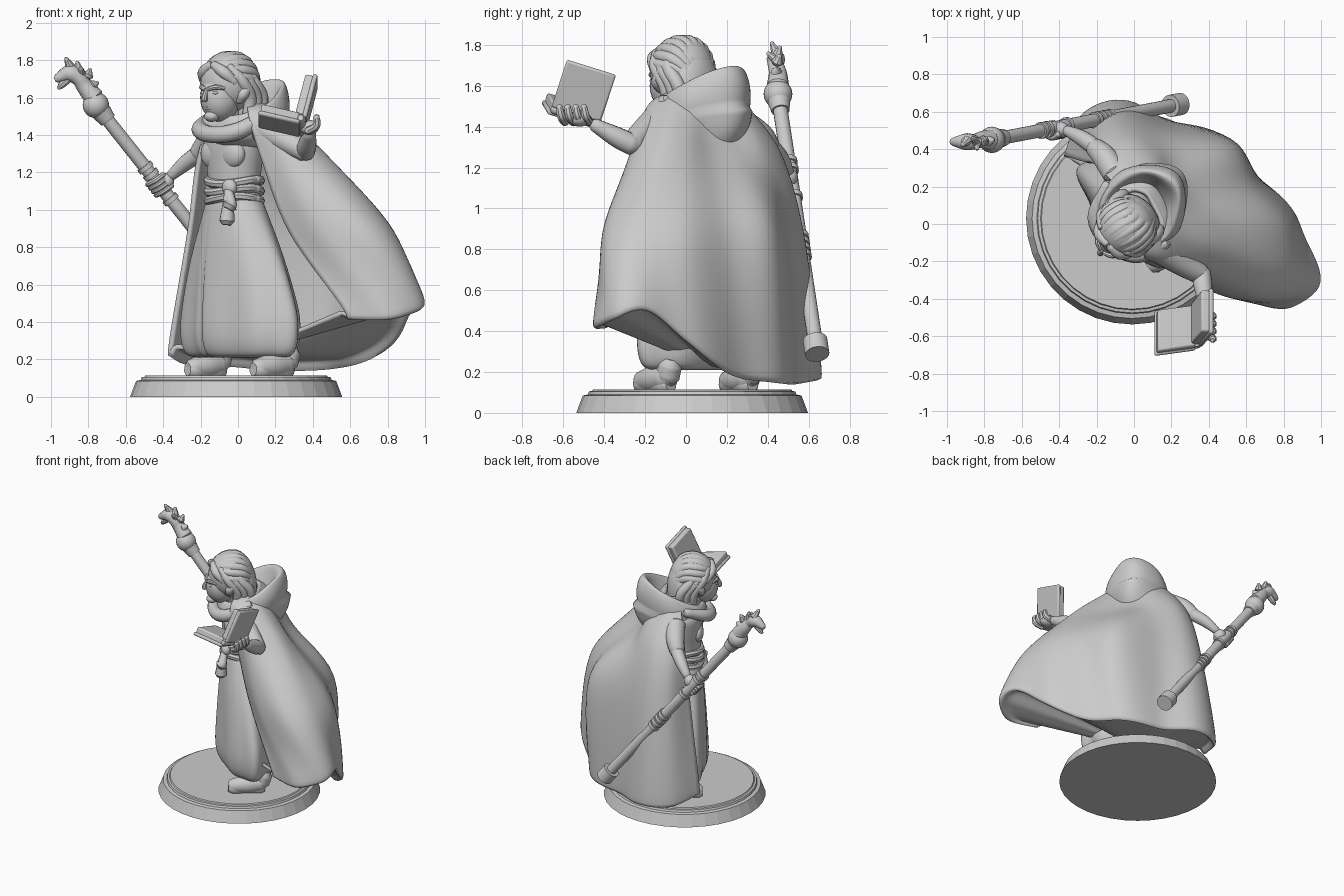
import bpy, bmesh, math
from mathutils import Vector, Matrix

default = bpy.data.objects.get("Cube")
if default:
    bpy.data.objects.remove(default, do_unlink=True)

grey = bpy.data.materials.new("plain_grey")
grey.use_nodes = True
grey.diffuse_color = (.6, .6, .6, 1)
grey.node_tree.nodes["Principled BSDF"].inputs["Base Color"].default_value = (.6, .6, .6, 1)

# The figure is turned diagonally: FRONT is where it faces, SIDE is its left
FRONT = Vector((-.71, -.71, 0))
SIDE = Vector((.71, -.71, 0))
UP = Vector((0, 0, 1))


def body(side, front, z, centre=(-.02, .07)):
    return Vector((*centre, z)) + SIDE * side + FRONT * front


def skull(side, front, z):
    return body(side, front, z, (-.045, -.02))


def finish(name, bm, angle=40):
    bmesh.ops.recalc_face_normals(bm, faces=bm.faces)
    mesh = bpy.data.meshes.new(name)
    bm.to_mesh(mesh)
    bm.free()
    mesh.materials.append(grey)
    obj = bpy.data.objects.new(name, mesh)
    bpy.context.collection.objects.link(obj)
    bpy.ops.object.select_all(action='DESELECT')
    obj.select_set(True)
    bpy.context.view_layer.objects.active = obj
    bpy.ops.object.shade_smooth_by_angle(angle=math.radians(angle))
    return obj


def loft(name, rings, closed=True, cap=True, angle=40):
    bm = bmesh.new()
    rows = [[bm.verts.new(p) for p in ring] for ring in rings]
    count = len(rows[0])
    for low, high in zip(rows, rows[1:]):
        for i in range(count if closed else count - 1):
            j = (i + 1) % count
            bm.faces.new((low[i], low[j], high[j], high[i]))
    if cap:
        bm.faces.new(rows[0])
        bm.faces.new(rows[-1])
    return finish(name, bm, angle)


def spline(points, steps):
    pts = [Vector(p) for p in points]
    pts = [pts[0] * 2 - pts[1]] + pts + [pts[-1] * 2 - pts[-2]]
    out = []
    for a, b, c, d in zip(pts, pts[1:], pts[2:], pts[3:]):
        for k in range(steps):
            t = k / steps
            out.append((b * 2 + (c - a) * t + (a * 2 - b * 5 + c * 4 - d) * t ** 2
                        + (b * 3 - a - c * 3 + d) * t ** 3) / 2)
    return out + [pts[-2]]


def tube(name, points, radii, sides=12, steps=5, smooth=True):
    keys = [(*p, r) for p, r in zip(points, radii)]
    path = spline(keys, steps) if smooth else [Vector(k) for k in keys]
    if smooth:  # rounded tips
        first, last = path[0], path[-1]
        tip = (first - path[1]).to_3d().normalized() * first.w * .5
        end = (last - path[-2]).to_3d().normalized() * last.w * .5
        path = [Vector((*(first.to_3d() + tip), first.w * .6))] + path
        path.append(Vector((*(last.to_3d() + end), last.w * .6)))
    across, rings = Vector((.3, .5, .8)), []
    for i, p in enumerate(path):
        along = (path[min(i + 1, len(path) - 1)] - path[max(i - 1, 0)]).to_3d().normalized()
        across = (across - along * across.dot(along)).normalized()
        other = along.cross(across)
        rings.append([p.to_3d() + (across * math.cos(a) + other * math.sin(a)) * p.w
                      for a in circle(sides)])
    return loft(name, rings)


def block(name, centre, u, v, w):
    bm = bmesh.new()
    frame = Matrix((u, v, w)).transposed().to_4x4()
    bmesh.ops.create_cube(bm, size=1, matrix=Matrix.Translation(centre) @ frame)
    obj = finish(name, bm, 30)
    bevel = obj.modifiers.new("soft_edges", 'BEVEL')
    bevel.width, bevel.segments = .01, 2


def ball(name, centre, side, front, up):
    bm = bmesh.new()
    frame = Matrix((SIDE * side, FRONT * front, UP * up)).transposed().to_4x4()
    bmesh.ops.create_uvsphere(bm, u_segments=24, v_segments=14, radius=1,
                              matrix=Matrix.Translation(centre) @ frame)
    return finish(name, bm, 60)


def circle(count):
    return [math.tau * k / count for k in range(count)]


# Stepped round base with flat facets
steps = [(.567, 0), (.535, .085), (.51, .09), (.505, .105), (.49, .107), (.485, .115)]
loft("round_base", [[(r * math.cos(a) - .01, r * math.sin(a) + .03, z) for a in circle(36)]
                    for r, z in steps], angle=5)

# Robe and torso: height, half width, half depth
sections = [(.21, .3, .13), (.23, .36, .17), (.3, .39, .195), (.42, .39, .2), (.6, .35, .185),
            (.8, .28, .165), (1, .19, .14), (1.1, .15, .125), (1.2, .155, .13), (1.33, .18, .14),
            (1.43, .19, .135), (1.5, .14, .12), (1.58, .07, .07)]
robe = []
for z, w, d in spline(sections, 4):
    flare = max(0, min(1, (1.05 - z) / .6))
    ring = []
    for a in circle(96):
        k = 1 + .04 * flare * (math.cos(a * 7) + .5 * math.sin(a * 5))
        k -= .08 * flare * math.exp(-((a - 1.9) / .05) ** 2)
        ring.append(body(w * k * math.cos(a) + .03 * flare, d * k * math.sin(a) - .03 * flare, z))
    robe.append(ring)
loft("robe", robe, angle=70)
for s in (-1, 1):
    ball("chest_fold", body(s * .07, .085, 1.3), .085, .05, .08)

# Sash with knot and hanging ends
for i in range(3):
    z = 1.06 + i * .045
    loop = [body(.15 * math.cos(a), .13 * math.sin(a), z + .012 * math.sin(a * 2 + i))
            for a in circle(32)]
    tube("sash_band", loop + loop[:1], [.024] * 33, 8, 1)
ball("sash_knot", body(.09, .125, 1.12), .045, .035, .045)
for shift, low in ((.11, .94), (.13, 1.02)):
    tube("sash_end", [body(.09, .135, 1.11), body(shift, .155, 1.04), body(shift, .165, low)],
         [.022, .03, .042], 10)

# Shoes
for name, heel, toe in (("left_shoe", (.26, -.09), (.1, -.22)), ("right_shoe", (-.1, .31), (-.25, .2))):
    h, t = Vector((*heel, .175)), Vector((*toe, .155))
    tube(name, [h, h.lerp(t, .5), t], [.065, .068, .048], 16)
    tube(name + "_sole", [h - UP * .035, t - UP * .012], [.055, .05], 16)
    tube(name + "_ankle", [h, h.lerp(t, -.1) + UP * .06], [.06, .06], 14)

# Cloak: rows run from the left front edge, round the back, to the right edge
hem = [(.57, -.39, .46), (.8, -.44, .46), (.95, -.36, .5), (.96, -.2, .54), (.87, 0, .4),
       (.7, .21, .25), (.51, .42, .21), (.22, .54, .2), (-.03, .64, .22), (-.27, .58, .23),
       (-.36, .36, .27)]
low = [(.28, -.25), (.47, -.37), (.69, -.39), (.82, -.25), (.8, -.03), (.65, .18),
       (.52, .4), (.2, .49), (-.03, .56), (-.2, .51), (-.26, .33)]
high = [(.13, -.19), (.27, -.26), (.4, -.23), (.48, -.13), (.44, 0), (.32, .12),
        (.23, .25), (.13, .38), (-.02, .45), (-.15, .42), (-.21, .32)]
collar = [(.06, -.17), (.14, -.18), (.2, -.14), (.24, -.07), (.23, 0), (.19, .08),
          (.15, .16), (.1, .24), (.03, .28), (-.06, .29), (-.13, .24)]
neck = [(.5 * x + .02, .5 * y + .03) for x, y in collar]
inside = Vector((.05, .1, .24))
linings = [[Vector(p).lerp(inside, k) for p in hem] for k in (.75, .4, .08)]
levels = linings + [hem] + [[(x, y, z) for x, y in row] for row, z in
                            ((low, .88), (high, 1.27), (collar, 1.49), (neck, 1.57))]
columns = [spline(c, 8) for c in zip(*[spline(row, 8) for row in levels])]
cloak = []
for i, column in enumerate(columns):
    u = i / (len(columns) - 1)
    ripple = math.sin(u * 32) * .02 * math.sin(math.pi * u)
    cloak.append([p + Vector((p.x - .1, p.y - .1, 0)).normalized() * ripple * max(0, 1.3 - p.z)
                  for p in column])
cloth = loft("cloak", cloak, closed=False, cap=False, angle=80)
thick = cloth.modifiers.new("cloth_thickness", 'SOLIDIFY')
thick.thickness, thick.offset = .025, 0

# Hood lying on the shoulders: radius, front drop, back drop
profile = [(.5, -.08, -.16), (.64, -.03, -.07), (.78, .02, .02), (.9, .03, .035), (1, -.01, -.02),
           (1.03, -.05, -.1), (.98, -.09, -.2), (.88, -.11, -.29), (.68, -.13, -.37), (.35, -.1, -.4)]
hood = []
for r, front, back in spline(profile, 4):
    ring = []
    for a in circle(64):
        b = (1 - math.sin(a)) / 2
        z = 1.47 + .19 * b ** 1.4 + front + (back - front) * b ** 1.5
        wave = 1 + .02 * math.sin(a * 5 + r * 9)
        reach = (.21 + .06 * b) * (r + (.12 * b if back < -.15 and r > .6 else 0))
        ring.append(body(.22 * r * wave * math.cos(a), reach * wave * math.sin(a), z, (.03, .07)))
    hood.append(ring)
loft("hood", hood, angle=70)
tube("scarf_fold", [body(s, f, z, (.03, .07)) for s, f, z in
                    ((-.22, .02, 1.5), (-.14, .19, 1.43), (.02, .23, 1.4), (.16, .17, 1.43), (.22, .02, 1.53))],
     [.03, .045, .045, .045, .03])

# Head, face and ears
tube("neck", [body(0, 0, 1.4), skull(0, .02, 1.58)], [.09, .08])
ball("face", skull(0, .07, 1.6), .105, .11, .13)
ball("chin", skull(0, .135, 1.5), .04, .04, .03)
tube("nose", [skull(0, .17, 1.645), skull(0, .187, 1.61), skull(0, .19, 1.585)], [.01, .015, .018], 8)
tube("mouth", [skull(-.03, .15, 1.54), skull(0, .163, 1.543), skull(.03, .15, 1.54)], [.006, .01, .006], 8)
for s in (-1, 1):
    tube("brow", [skull(s * .015, .174, 1.645), skull(s * .05, .16, 1.655), skull(s * .085, .125, 1.65)],
         [.012, .014, .01], 8)
    ball("eye", skull(s * .045, .155, 1.625), .02, .014, .01)
    tube("ear", [skull(s * .11, .04, 1.58), skull(s * .14, .03, 1.625), skull(s * .165, -.015, 1.685)],
         [.02, .03, .005], 10)

# Long hair with shallow locks, tucked into the hood
ball("hair", skull(0, 0, 1.68), .155, .16, .168)
ball("hair_back", skull(0, -.08, 1.59), .145, .1, .2)
for i in range(10):
    a = math.radians(-81 + 18 * i)
    lock = []
    for t in (.75, 1.1, 1.5, 2.0, 2.5):
        lift = .14 * math.sin(t)
        lock.append(skull(lift * .97 * math.sin(a + .2 * t - .3), .145 * math.cos(t),
                          1.68 + lift * math.cos(a + .2 * t - .3) - .06 * max(0, t - 2)))
    tube("hair_lock", lock, [.018, .026, .031, .032, .03], 12, 4)
for s in (-1, 1):
    for f, start in ((-.02, .09), (-.065, .03), (-.11, -.03)):
        tube("side_lock", [skull(s * .09, start, 1.765), skull(s * .135, start * .7 - .02, 1.69),
                           skull(s * .135, f, 1.6), skull(s * .11, f, 1.48)], [.02, .032, .034, .03], 12)
    tube("fringe", [skull(s * .01, .13, 1.775), skull(s * .075, .12, 1.735), skull(s * .115, .07, 1.68)],
         [.022, .032, .026], 12)

# Staff with grip rings, foot cap and orb
top, foot = Vector((-.76, .45, 1.56)), Vector((.24, .64, .3))


def on_staff(t):
    return top.lerp(foot, t)


tube("staff_shaft", [top, foot], [.036, .036], 16, smooth=False)
tube("staff_foot", [on_staff(.955), on_staff(1.01)], [.06, .06], 20, smooth=False)
tube("staff_collar", [on_staff(.03), on_staff(.065)], [.055, .045], 16, smooth=False)
ball("staff_orb", top, .07, .07, .07)
for t in (.265, .295, .4, .555, .58, .605, .63):
    tube("staff_ring", [on_staff(t - .008), on_staff(t + .008)], [.045, .045], 16, smooth=False)

# Horned beast head on top of the staff
tube("beast_neck", [(-.77, .45, 1.6), (-.82, .45, 1.66), (-.85, .44, 1.7), (-.9, .44, 1.73), (-.97, .44, 1.7)],
     [.055, .045, .04, .045, .022])
tube("beast_jaw", [(-.9, .44, 1.71), (-.94, .44, 1.67), (-.96, .44, 1.65)], [.025, .02, .01], 8)
for y, x, z in ((.42, -.92, 1.81), (.46, -.86, 1.79), (.4, -.84, 1.76), (.46, -.79, 1.75), (.45, -.75, 1.68)):
    tube("beast_horn", [Vector((x * .7 - .25, .445, z * .7 + .49)), Vector((x, y, z))], [.03, .01], 8)

# Right arm gripping the staff
grip = on_staff(.34)
tube("right_sleeve", [(-.1, .27, 1.42), (-.16, .36, 1.36), (-.21, .41, 1.3)], [.07, .065, .053], 16)
tube("right_forearm", [(-.18, .39, 1.32), (-.28, .46, 1.25), (-.36, .5, 1.18)], [.048, .042, .028], 14)
ball("right_hand", grip + Vector((.035, -.01, .02)), .045, .04, .045)
for i in range(4):
    c = on_staff(.32 + i * .015)
    tube("right_finger", [c + Vector(o) for o in ((.04, -.03, .03), (0, -.05, 0), (-.04, -.02, -.02), (-.035, .03, -.02))],
         [.016, .016, .015, .013], 8)

# Left arm raised under the book
tube("left_sleeve", [(.13, -.13, 1.44), (.27, -.22, 1.36), (.36, -.27, 1.31)], [.08, .065, .055], 16)
tube("left_forearm", [(.36, -.26, 1.31), (.37, -.34, 1.35), (.385, -.45, 1.41)], [.052, .05, .032], 14)
ball("left_hand", (.38, -.52, 1.44), .055, .05, .04)
for i in range(4):
    y = -.47 - i * .04
    tube("left_finger", [(.37, y, 1.42), (.42, y - .02, 1.45), (.42, y - .03, 1.5)], [.02, .021, .016], 8)

# Open book: two covers, each with a page block
spine = Vector((0, -.24, .075))
for name, centre, out in (("left", (.22, -.57, 1.46), Vector((-.22, -.03, .05))),
                          ("right", (.385, -.5, 1.575), Vector((.06, .075, .23)))):
    normal = out.cross(spine).normalized()
    if normal.dot(Vector((-.3, 0, 1))) < 0:
        normal = -normal
    block(name + "_cover", Vector(centre), out, spine, normal * .025)
    block(name + "_pages", Vector(centre) + normal * .028, out * .92, spine * .92, normal * .05)
tube("book_spine", [Vector((.335, -.54, 1.455)) + spine * k for k in (-.45, .45)], [.026, .026], 12)
